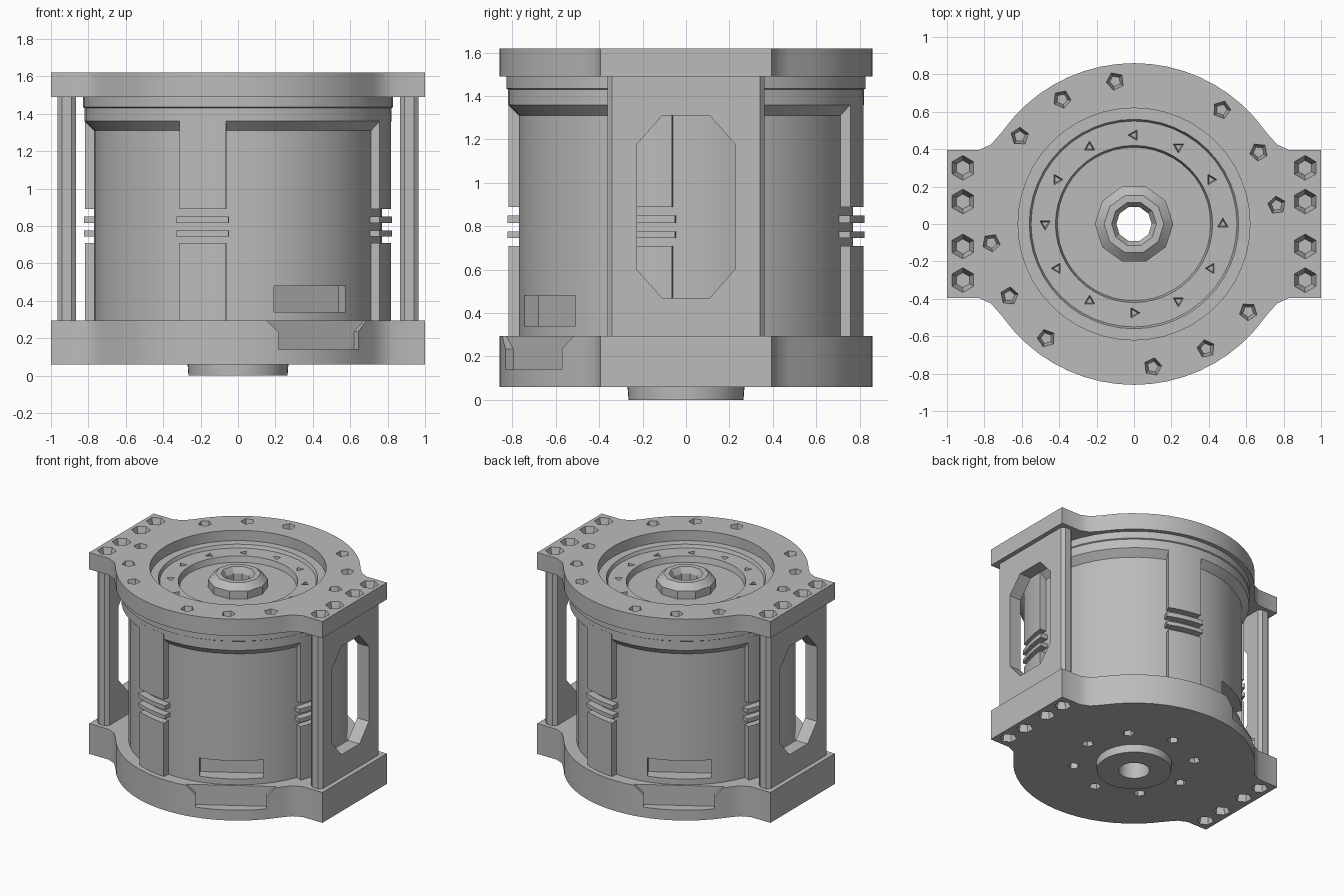
import bpy, bmesh, math
from math import sin, cos, radians, pi
from mathutils import Matrix, Vector

cube = bpy.data.objects.get("Cube")
if cube:
    bpy.data.objects.remove(cube, do_unlink=True)

grey = bpy.data.materials.new("machined grey")
grey.use_nodes = True
colour = (0.5, 0.5, 0.5, 1)
grey.diffuse_color = colour
grey.node_tree.nodes["Principled BSDF"].inputs["Base Color"].default_value = colour


def finish(name, bm):
    bmesh.ops.recalc_face_normals(bm, faces=bm.faces)
    mesh = bpy.data.meshes.new(name)
    bm.to_mesh(mesh)
    bm.free()
    mesh.materials.append(grey)
    ob = bpy.data.objects.new(name, mesh)
    bpy.context.collection.objects.link(ob)
    shade(mesh)
    return ob


def shade(mesh):
    for face in mesh.polygons:
        face.use_smooth = True
    mesh.set_sharp_from_angle(angle=radians(25))


def add_prism(bm, pts, lo, hi, matrix=Matrix()):
    rings = [[bm.verts.new(matrix @ Vector((x, y, z))) for x, y in pts] for z in (lo, hi)]
    bm.faces.new(rings[0])
    bm.faces.new(rings[1])
    n = len(pts)
    for i in range(n):
        j = (i + 1) % n
        bm.faces.new((rings[0][i], rings[0][j], rings[1][j], rings[1][i]))


def prism(name, pts, lo, hi, matrix=Matrix()):
    bm = bmesh.new()
    add_prism(bm, pts, lo, hi, matrix)
    return finish(name, bm)


def lathe(name, profile, sides):
    bm = bmesh.new()
    rings = [[bm.verts.new((r * cos(2 * pi * i / sides), r * sin(2 * pi * i / sides), z))
              for r, z in profile] for i in range(sides)]
    n = len(profile)
    for i in range(sides):
        a, b = rings[i], rings[(i + 1) % sides]
        for k in range(n):
            m = (k + 1) % n
            bm.faces.new((a[k], a[m], b[m], b[k]))
    return finish(name, bm)


def cut(ob, bm):
    """Subtract the shapes in bm from ob and discard the cutter."""
    cutter = finish("cutter", bm)
    cutter.hide_render = True
    mod = ob.modifiers.new("cut", "BOOLEAN")
    mod.operation, mod.solver, mod.object = "DIFFERENCE", "EXACT", cutter
    bpy.context.view_layer.update()
    graph = bpy.context.evaluated_depsgraph_get()
    mesh = bpy.data.meshes.new_from_object(ob.evaluated_get(graph))
    ob.modifiers.clear()
    ob.data = mesh
    shade(mesh)
    bpy.data.objects.remove(cutter, do_unlink=True)


def circle(r, sides):
    return [(r * cos(2 * pi * i / sides), r * sin(2 * pi * i / sides)) for i in range(sides)]


def outward(angle):
    """Frame with x sideways, y up and z pointing outward at the angle."""
    c, s = cos(radians(angle)), sin(radians(angle))
    return Matrix(((-s, 0, c, 0), (c, 0, s, 0), (0, 1, 0, 0), (0, 0, 0, 1)))


def add_socket(bm, x, y, z, r1, r2, depth, sides, turn=0.0):
    place = Matrix.Translation((x, y, z)) @ Matrix.Rotation(turn, 4, "Z")
    bmesh.ops.create_cone(bm, cap_ends=True, segments=sides, radius1=r1, radius2=r2,
                          depth=depth, matrix=place)


# Shared flange outline: a disc with two square tabs and concave fillets
quarter = [(1, 0.395), (0.83, 0.395), (0.765, 0.425), (0.72, 0.475)]
quarter += [(0.86 * cos(radians(a)), 0.86 * sin(radians(a))) for a in range(42, 90, 6)]
half = quarter + [(0, 0.86)] + [(-x, y) for x, y in reversed(quarter)]
outline = half + [(-x, -y) for x, y in half]
tab_holes = [(x, y) for x in (-0.915, 0.915) for y in (-0.3, -0.12, 0.12, 0.3)]
port_angles = (-58.5, 121.5)

# Top flange with central bore, screw circle and tab screws
top_flange = prism("top_flange", outline, 1.49, 1.62)
bm = bmesh.new()
add_prism(bm, circle(0.62, 48), 1.4, 1.7)
for k in range(16):
    if k % 4 != 3:
        a = radians(97.5 + 22.5 * k)
        add_socket(bm, 0.77 * cos(a), 0.77 * sin(a), 1.59, 0.03, 0.055, 0.12, 5, a)
for x, y in tab_holes:
    add_socket(bm, x, y, 1.59, 0.04, 0.075, 0.12, 6)
cut(top_flange, bm)

# Base flange with bore, underside sockets and two flared notches
base_flange = prism("base_flange", outline, 0.06, 0.295)
bm = bmesh.new()
add_prism(bm, circle(0.25, 24), 0, 0.4)
for x, y in tab_holes:
    add_socket(bm, x, y, 0.09, 0.065, 0.045, 0.14, 6)
for k in range(8):
    a = k * pi / 4
    add_socket(bm, 0.43 * cos(a), 0.43 * sin(a), 0.09, 0.045, 0.035, 0.12, 5, a)
notch = [(-0.25, 0.14), (0.25, 0.14), (0.25, 0.235), (0.33, 0.31), (-0.33, 0.31), (-0.25, 0.235)]
for a in port_angles:
    add_prism(bm, notch, 0.78, 1.0, outward(a))
cut(base_flange, bm)

# Drum body with bottom boss, upper collar and stepped top
body = lathe("drum_body", [
    (0.11, 0), (0.265, 0), (0.27, 0.065), (0.27, 0.13), (0.77, 0.13), (0.77, 1.31),
    (0.82, 1.36), (0.82, 1.43), (0.828, 1.435), (0.828, 1.5), (0.64, 1.5), (0.64, 1.54),
    (0.56, 1.54), (0.55, 1.515), (0.42, 1.515), (0.41, 1.47), (0.11, 1.47)], 48)
bm = bmesh.new()
for k in range(12):
    a = k * pi / 6
    add_socket(bm, 0.475 * cos(a), 0.475 * sin(a), 1.5, 0.02, 0.036, 0.06, 3, a)
for k in range(8):
    a = k * pi / 4
    add_socket(bm, 0.43 * cos(a), 0.43 * sin(a), 0.12, 0.045, 0.035, 0.12, 5, a)
slot = [(-0.225, 0.34), (0.225, 0.34), (0.225, 0.48), (-0.225, 0.48)]
for a in port_angles:
    add_prism(bm, slot, 0.66, 0.9, outward(a))
cut(body, bm)

# Faceted shaft hub
lathe("shaft_hub", [(0.095, 1.38), (0.21, 1.38), (0.21, 1.53), (0.16, 1.575),
                    (0.12, 1.575), (0.095, 1.53)], 10)


# Four drum ribs, each interrupted by two thin fins
def arc(centre, spread, inner, outer):
    angles = [radians(centre + spread * t / 4) for t in range(-4, 5)]
    return ([(outer * cos(a), outer * sin(a)) for a in angles]
            + [(inner * cos(a), inner * sin(a)) for a in reversed(angles)])


for i in range(4):
    centre = -103.5 + 90 * i
    bm = bmesh.new()
    for lo, hi in ((0.28, 0.71), (0.89, 1.4)):
        add_prism(bm, arc(centre, 9, 0.74, 0.82), lo, hi)
    finish("drum_rib", bm)
    bm = bmesh.new()
    for lo, hi in ((0.745, 0.775), (0.815, 0.85)):
        add_prism(bm, arc(centre, 10, 0.74, 0.825), lo, hi)
    finish("rib_fins", bm)

# Side walls with bevelled uprights and a tall eight-sided window
corner = [(0.05, 0.34), (0.025, 0.362)]
section = (corner + [(-x, y) for x, y in reversed(corner)]
           + [(-x, -y) for x, y in corner] + [(x, -y) for x, y in reversed(corner)])
window = [(-0.225, 0.6), (-0.11, 0.47), (0.11, 0.47), (0.225, 0.6),
          (0.225, 1.18), (0.11, 1.31), (-0.11, 1.31), (-0.225, 1.18)]
for name, side in (("left_wall", 1), ("right_wall", -1)):
    wall = prism(name, section, 0.285, 1.5, Matrix.Translation((0.915 * side, 0, 0)))
    bm = bmesh.new()
    add_prism(bm, window, 0.8, 1.1, outward(0 if side > 0 else 180))
    cut(wall, bm)
